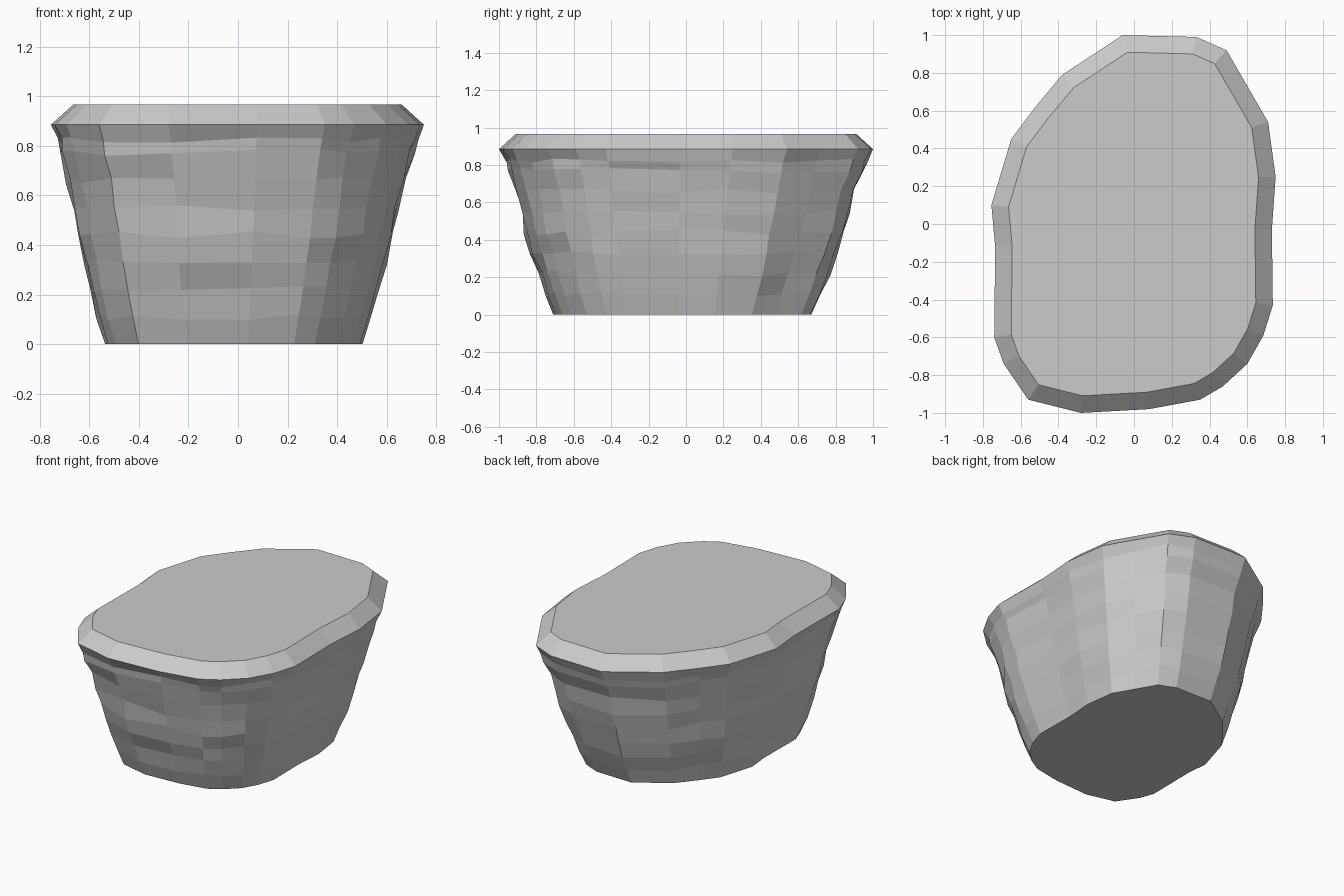
import bpy
import bmesh
import random

if "Cube" in bpy.data.objects:
    bpy.data.objects.remove(bpy.data.objects["Cube"])

random.seed(4)

# Rim outline, counter-clockwise seen from above
RIM = [(0.75, 0.25), (0.71, 0.54), (0.60, 0.73), (0.49, 0.92), (0.33, 0.99),
       (-0.06, 1.0), (-0.38, 0.79), (-0.53, 0.61), (-0.65, 0.45), (-0.755, 0.10),
       (-0.735, -0.12), (-0.74, -0.60), (-0.69, -0.74), (-0.56, -0.93),
       (-0.28, -1.0), (0.08, -0.98), (0.35, -0.93), (0.47, -0.86),
       (0.60, -0.74), (0.685, -0.59), (0.735, -0.43), (0.73, -0.03)]
# Wall profile: height and scale of each ring
PROFILE = [(0, 0.69), (0.11, 0.735), (0.22, 0.78), (0.33, 0.82), (0.44, 0.85),
           (0.55, 0.878), (0.66, 0.912), (0.77, 0.95), (0.82, 0.967), (0.885, 1.0)]
RIM_Z, TOP_Z, CHAMFER = 0.885, 0.967, 0.09

bm = bmesh.new()

# Tapering wall rings with a chiselled, uneven surface
rings = []
for i, (z, s) in enumerate(PROFILE):
    shift = 1 - z / RIM_Z
    inner = 0 < i < len(PROFILE) - 1
    ring = []
    for x, y in RIM:
        k = s + (random.uniform(-0.012, 0.008) if inner else 0)
        dz = random.uniform(-0.015, 0.015) if inner else 0
        ring.append(bm.verts.new((x * k - 0.015 * shift, y * k - 0.02 * shift, z + dz)))
    rings.append(ring)

n = len(RIM)
for low, high in zip(rings, rings[1:]):
    for j in range(n):
        k = (j + 1) % n
        bm.faces.new((low[j], low[k], high[k], high[j]))

# Flat base and chamfered flat top
bm.faces.new(rings[0][::-1])
top = bm.faces.new(rings[-1])
bm.normal_update()
bmesh.ops.inset_region(bm, faces=[top], thickness=CHAMFER, use_even_offset=True)
for v in top.verts:
    v.co.z = TOP_Z
bmesh.ops.recalc_face_normals(bm, faces=bm.faces)

mesh = bpy.data.meshes.new("stone_block")
bm.to_mesh(mesh)
bm.free()
stone = bpy.data.objects.new("stone_block", mesh)
bpy.context.collection.objects.link(stone)
